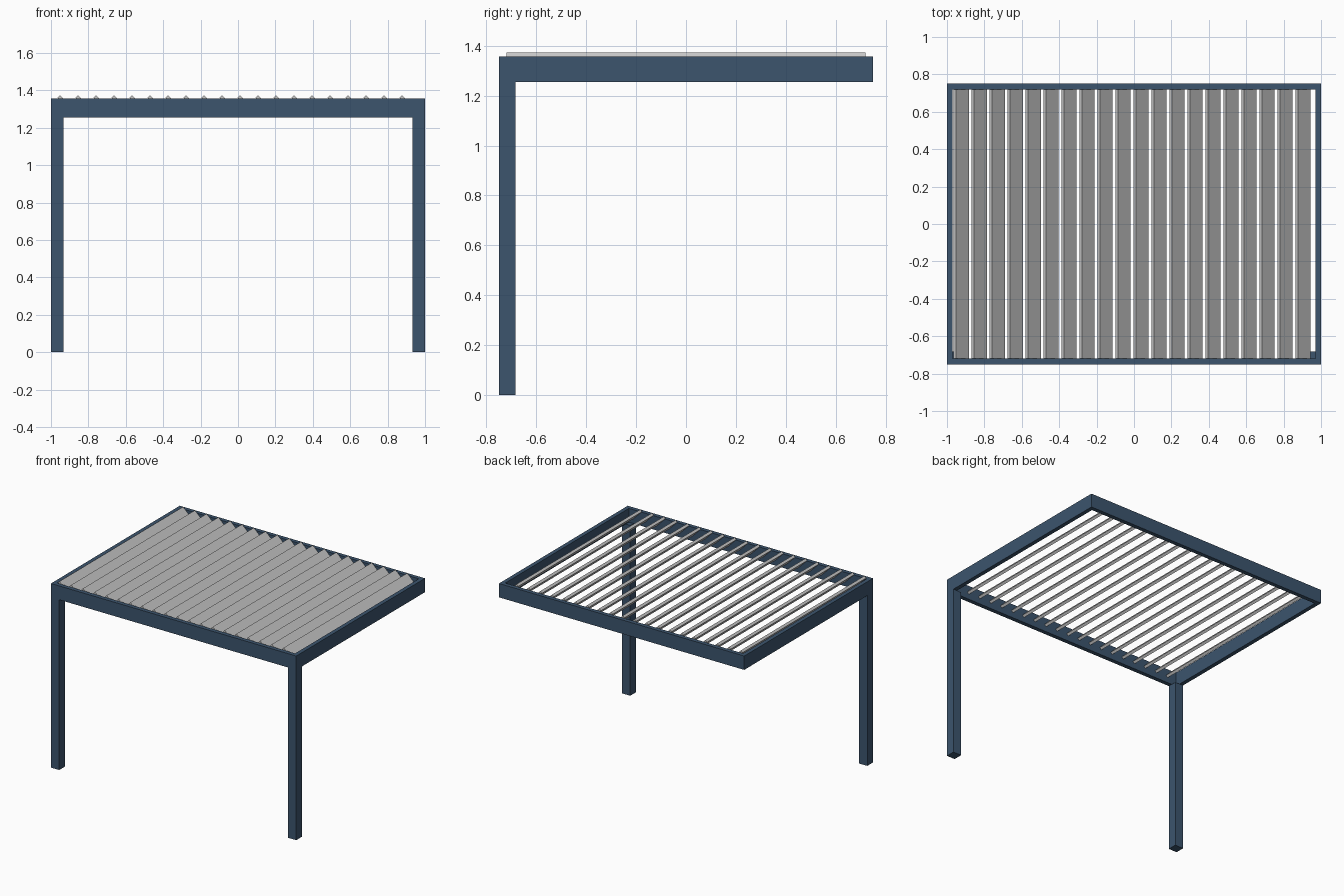
import bpy, math

if "Cube" in bpy.data.objects:
    bpy.data.objects.remove(bpy.data.objects["Cube"])

blue = bpy.data.materials.new("dark_blue_paint")
blue.diffuse_color = (0.045, 0.09, 0.155, 1)
blue.use_nodes = True
blue.node_tree.nodes["Principled BSDF"].inputs["Base Color"].default_value = blue.diffuse_color


def box(name, size, loc, mat=None, tilt=0.0):
    x, y, z = (s / 2 for s in size)
    verts = [(a, b, c) for a in (-x, x) for b in (-y, y) for c in (-z, z)]
    faces = [(0, 1, 3, 2), (4, 6, 7, 5), (0, 4, 5, 1),
             (2, 3, 7, 6), (0, 2, 6, 4), (1, 5, 7, 3)]
    mesh = bpy.data.meshes.new(name)
    mesh.from_pydata(verts, [], faces)
    ob = bpy.data.objects.new(name, mesh)
    ob.location = loc
    ob.rotation_euler[1] = tilt
    if mat:
        mesh.materials.append(mat)
    bpy.context.collection.objects.link(ob)
    return ob


W, D = 2.0, 1.5            # roof footprint
Z0, Z1 = 1.255, 1.357      # underside and top of the roof frame
T = 0.03                   # frame board thickness
LEG = 0.067
ZM, H = (Z0 + Z1) / 2, Z1 - Z0

# Roof frame boards
for side, s in (("front", -1), ("back", 1)):
    box(f"{side}_beam", (W, T, H), (0, s * (D - T) / 2, ZM), blue)
for side, s in (("left", -1), ("right", 1)):
    box(f"{side}_beam", (T, D - 2 * T, H), (s * (W - T) / 2, 0, ZM), blue)
    # Front legs under the frame corners
    box(f"{side}_front_leg", (LEG, LEG, Z0),
        (s * (W - LEG) / 2, -(D - LEG) / 2, Z0 / 2), blue)

# Tilted roof slats, high edge toward the left
L, TH, PITCH, N = 0.096, 0.019, 0.0962, 20
half = (L + TH) / 2 * math.sin(math.radians(45))
for i in range(N):
    box(f"roof_slat_{i + 1}", (L, D - 2 * T, TH),
        (-0.924 + i * PITCH, 0, 1.374 - half), None, math.radians(45))
